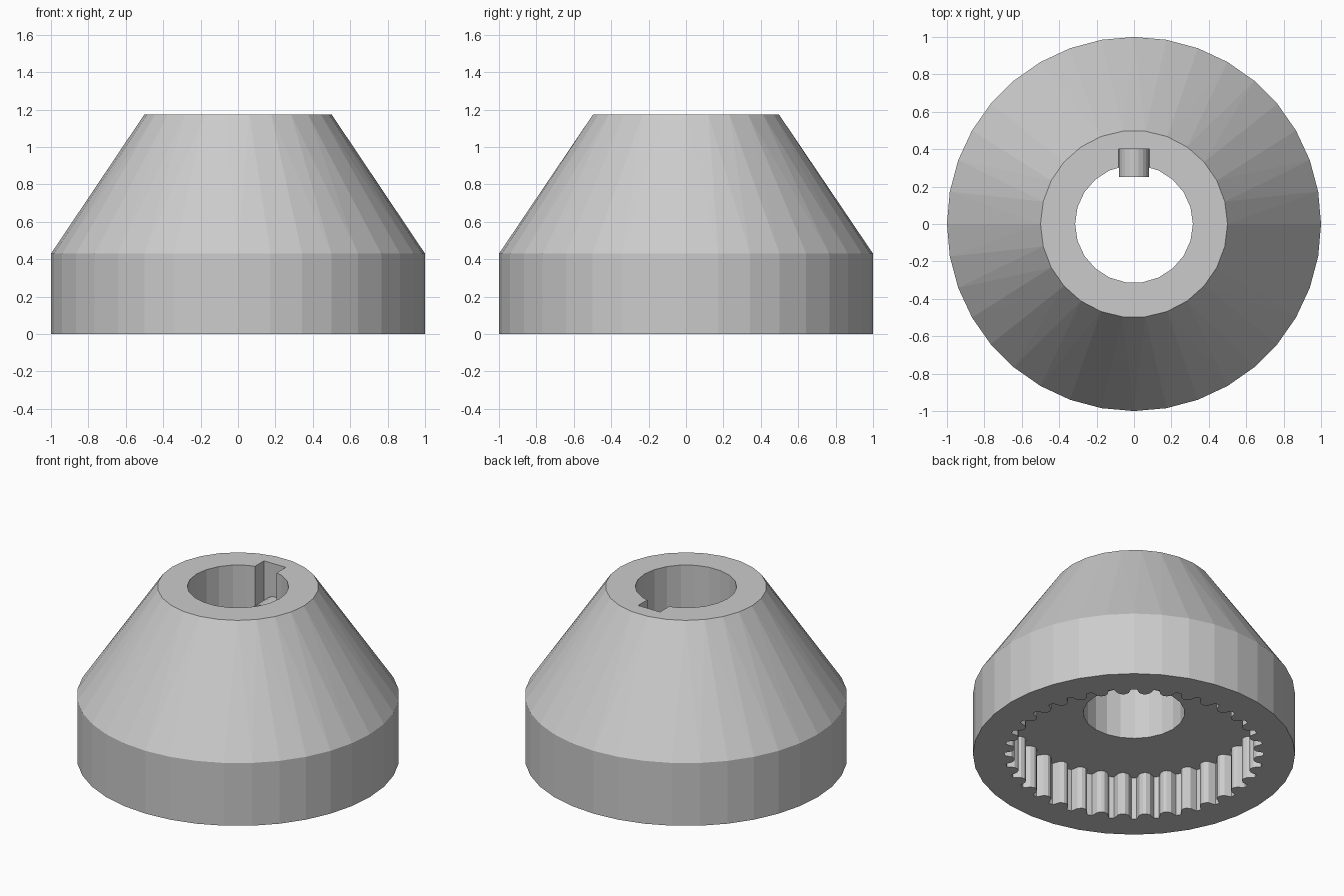
import bpy, bmesh
from math import sin, cos, pi
from mathutils import Vector, Matrix

if "Cube" in bpy.data.objects:
    bpy.data.objects.remove(bpy.data.objects["Cube"])


def ring(n, r, z, phase=0.0):
    return [Vector((r * cos(2 * pi * i / n + phase), r * sin(2 * pi * i / n + phase), z))
            for i in range(n)]


def add_object(name, bm):
    bmesh.ops.recalc_face_normals(bm, faces=bm.faces[:])
    me = bpy.data.meshes.new(name)
    bm.to_mesh(me)
    bm.free()
    ob = bpy.data.objects.new(name, me)
    bpy.context.collection.objects.link(ob)
    return ob


def prism(name, outline, z0, z1):
    bm = bmesh.new()
    low = [bm.verts.new((p.x, p.y, z0)) for p in outline]
    high = [bm.verts.new((p.x, p.y, z1)) for p in outline]
    bm.faces.new(low)
    bm.faces.new(high)
    n = len(outline)
    for i in range(n):
        j = (i + 1) % n
        bm.faces.new((low[i], low[j], high[j], high[i]))
    return add_object(name, bm)


def cut(target, cutter):
    mod = target.modifiers.new("cut", 'BOOLEAN')
    mod.operation = 'DIFFERENCE'
    mod.solver = 'EXACT'
    mod.object = cutter
    bpy.context.view_layer.objects.active = target
    bpy.ops.object.modifier_apply(modifier=mod.name)
    bpy.data.objects.remove(cutter, do_unlink=True)


# Cone body: hull of the 36-sided base and the 26-sided top
bm = bmesh.new()
for p in ring(36, 1.0, 0) + ring(36, 1.0, 0.43) + ring(26, 0.5, 1.175):
    bm.verts.new(p)
bmesh.ops.convex_hull(bm, input=bm.verts[:])
bmesh.ops.dissolve_limit(bm, angle_limit=0.002, verts=bm.verts[:], edges=bm.edges[:])
body = add_object("cone_body", bm)

# Central bore
cut(body, prism("bore_cutter", ring(22, 0.315, 0), -0.1, 1.3))

# Toothed socket in the underside
TEETH = 36
STEP = 2 * pi / TEETH
tooth = [(-0.42, 0.745), (-0.25, 0.76), (-0.12, 0.805), (0.12, 0.805), (0.25, 0.76), (0.42, 0.745)]
outline = [Vector((r * cos((k + t) * STEP), r * sin((k + t) * STEP), 0))
           for k in range(TEETH) for t, r in tooth]
cut(body, prism("socket_cutter", outline, -0.1, 0.295))

# Keyway slot down from the top
PIN_Z, PIN_R = 0.87, 0.08
slot = [Vector((x, y, 0)) for x, y in ((-0.083, 0.2), (0.083, 0.2), (0.083, 0.4), (-0.083, 0.4))]
cut(body, prism("slot_cutter", slot, PIN_Z, 1.3))

# Locating pin lying in the slot and reaching into the bore
pin = prism("locating_pin", ring(20, PIN_R, 0), -0.085, 0.085)
pin.data.transform(Matrix.Translation((0, 0.335, PIN_Z)) @ Matrix.Rotation(pi / 2, 4, 'X'))
